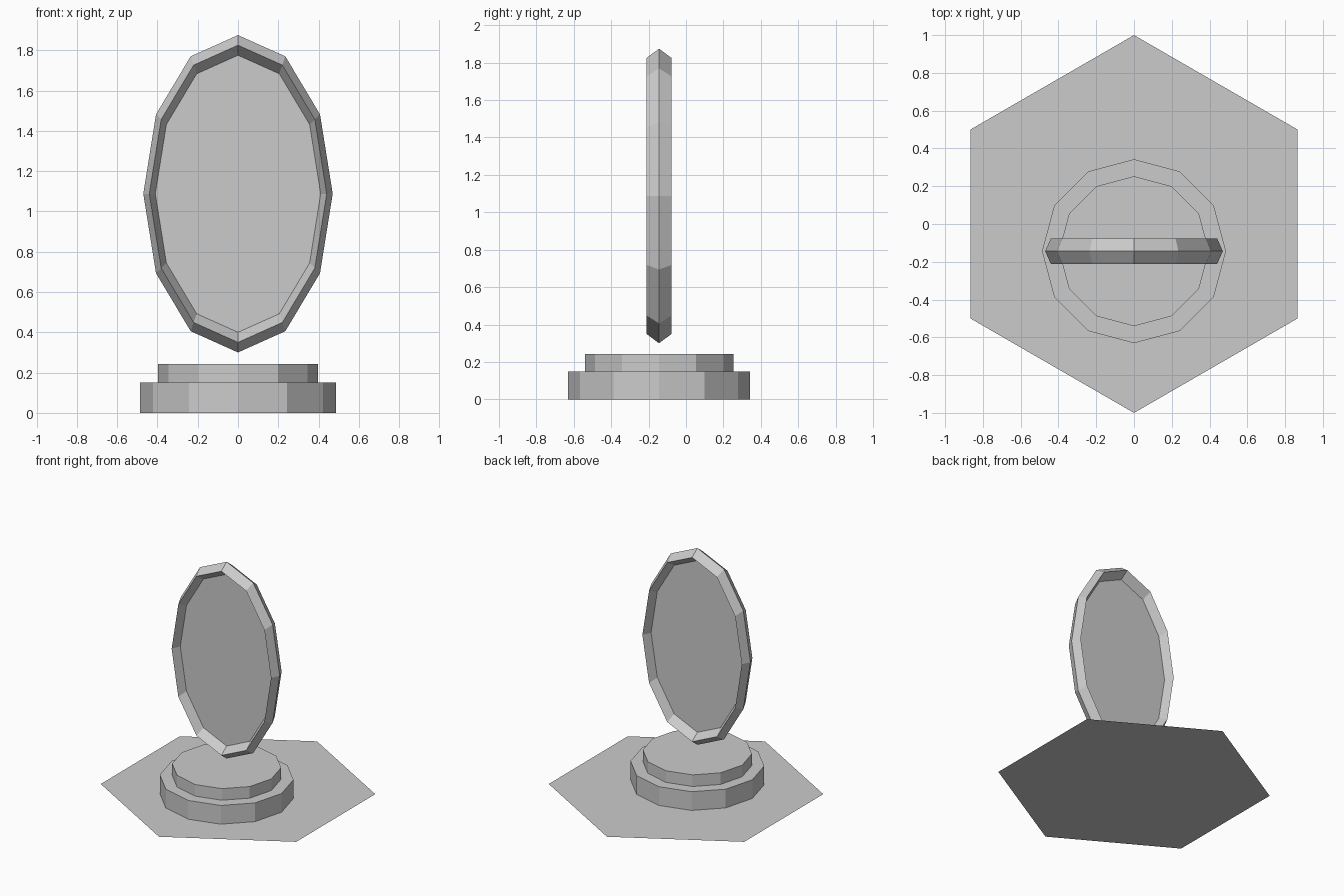
import bpy
from math import pi

if "Cube" in bpy.data.objects:
    bpy.data.objects.remove(bpy.data.objects["Cube"])

CY = -0.144      # depth position of the mirror and its base
CZ = 1.0875      # height of the mirror centre
SQUASH = 0.597   # width / height of the oval


def name(label):
    bpy.context.object.name = label
    return bpy.context.object


def tier(label, radius, z0, z1):
    bpy.ops.mesh.primitive_cylinder_add(vertices=12, radius=radius, depth=z1 - z0,
                                        location=(0, CY, (z0 + z1) / 2))
    return name(label)


# Hexagonal floor plate, points towards front and back
bpy.ops.mesh.primitive_circle_add(vertices=6, radius=1, fill_type='NGON')
name("floor_plate")

# Two-step round pedestal
tier("pedestal_lower", 0.487, 0.0, 0.15)
tier("pedestal_upper", 0.397, 0.15, 0.243)

# Oval frame with a diamond cross-section
bpy.ops.mesh.primitive_torus_add(major_segments=12, minor_segments=4,
                                 major_radius=0.7375, minor_radius=0.05,
                                 location=(0, CY, CZ), rotation=(pi / 2, 0, 0))
name("oval_frame").scale = (SQUASH, 1, 1.34)

# Flat panel filling the frame
bpy.ops.mesh.primitive_circle_add(vertices=12, radius=0.69, fill_type='NGON',
                                  location=(0, CY, CZ), rotation=(pi / 2, 0, 0))
name("oval_panel").scale = (SQUASH, 1, 1)
